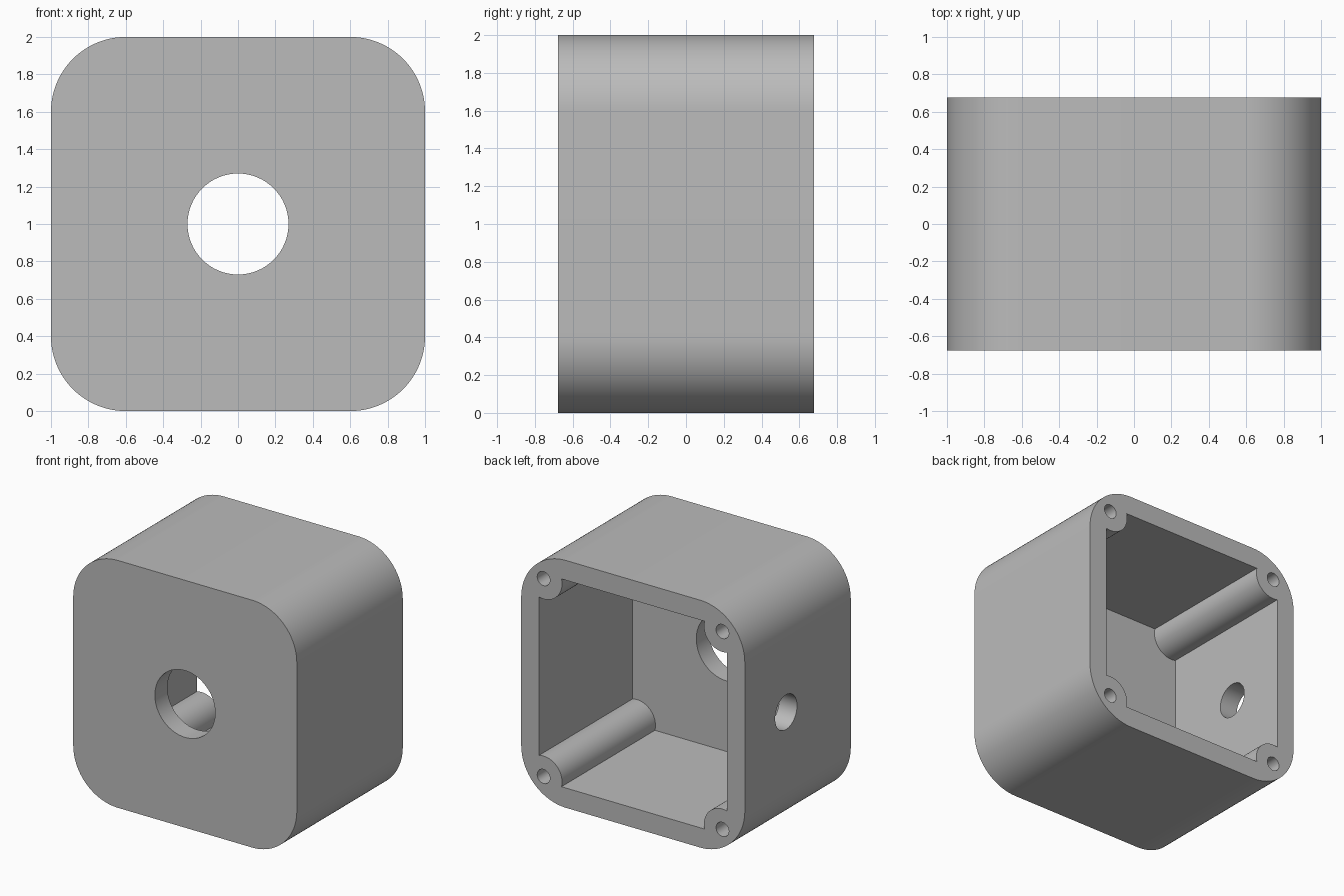
import bpy
import bmesh
import math
from mathutils import Matrix, Vector

HALF, DEPTH, RADIUS = 1.0, 1.354, 0.4
BACK = DEPTH / 2
INNER, FRONT_WALL = 0.84, 0.16
BOSS, BOSS_R = 0.8, 0.165

if "Cube" in bpy.data.objects:
    bpy.data.objects.remove(bpy.data.objects["Cube"], do_unlink=True)

grey = bpy.data.materials.new("plain grey")
grey.use_nodes = True
colour = (0.5, 0.5, 0.5, 1)
grey.diffuse_color = colour
grey.node_tree.nodes["Principled BSDF"].inputs["Base Color"].default_value = colour


def finish(name, bm):
    bmesh.ops.recalc_face_normals(bm, faces=bm.faces)
    mesh = bpy.data.meshes.new(name)
    bm.to_mesh(mesh)
    bm.free()
    mesh.materials.append(grey)
    obj = bpy.data.objects.new(name, mesh)
    bpy.context.collection.objects.link(obj)
    return obj


def corner_profile(centre, radius, start, end, steps):
    """Repeat one corner arc four times around the square."""
    points = []
    for quarter in range(4):
        turn = Matrix.Rotation(quarter * math.pi / 2, 2)
        for i in range(steps + 1):
            a = math.radians(start + (end - start) * i / steps)
            points.append(turn @ Vector((centre + radius * math.cos(a),
                                         centre + radius * math.sin(a))))
    return points


def prism(name, points, y0, y1):
    bm = bmesh.new()
    face = bm.faces.new([bm.verts.new((p.x, y0, p.y + HALF)) for p in points])
    new = bmesh.ops.extrude_face_region(bm, geom=[face], use_keep_orig=True)["geom"]
    bmesh.ops.translate(bm, vec=(0, y1 - y0, 0),
                        verts=[v for v in new if isinstance(v, bmesh.types.BMVert)])
    return finish(name, bm)


def cylinder(name, radius, length, location, axis):
    bm = bmesh.new()
    matrix = Matrix.Translation(location) @ Matrix.Rotation(math.pi / 2, 4, axis)
    bmesh.ops.create_cone(bm, cap_ends=True, segments=64, radius1=radius,
                          radius2=radius, depth=length, matrix=matrix)
    return finish(name, bm)


# Rounded outer body
housing = prism("housing", corner_profile(HALF - RADIUS, RADIUS, 0, 90, 24), -BACK, BACK)

# Cavity open at the back, leaving a round screw post in each corner
edge = math.degrees(math.asin((INNER - BOSS) / BOSS_R))
cutters = [prism("cavity_cutter",
                 corner_profile(BOSS, BOSS_R, edge - 90, -180 - edge, 24),
                 -BACK + FRONT_WALL, BACK + 0.1)]

# Front opening and side cable hole
cutters.append(cylinder("front_hole_cutter", 0.27, 0.5, (0, -BACK, HALF), "X"))
cutters.append(cylinder("side_hole_cutter", 0.14, 0.5, (-HALF, 0.15, HALF), "Y"))

# Screw holes in the posts
for sx in (-1, 1):
    for sz in (-1, 1):
        cutters.append(cylinder("screw_hole_cutter", 0.057, 1.2,
                                (sx * BOSS, BACK, HALF + sz * BOSS), "X"))

bpy.ops.object.select_all(action="DESELECT")
bpy.context.view_layer.objects.active = housing
housing.select_set(True)
for cutter in cutters:
    mod = housing.modifiers.new("cut", "BOOLEAN")
    mod.operation = "DIFFERENCE"
    mod.solver = "EXACT"
    mod.object = cutter
    bpy.ops.object.modifier_apply(modifier=mod.name)
    bpy.data.objects.remove(cutter, do_unlink=True)

bpy.ops.object.shade_smooth_by_angle(angle=math.radians(30))
